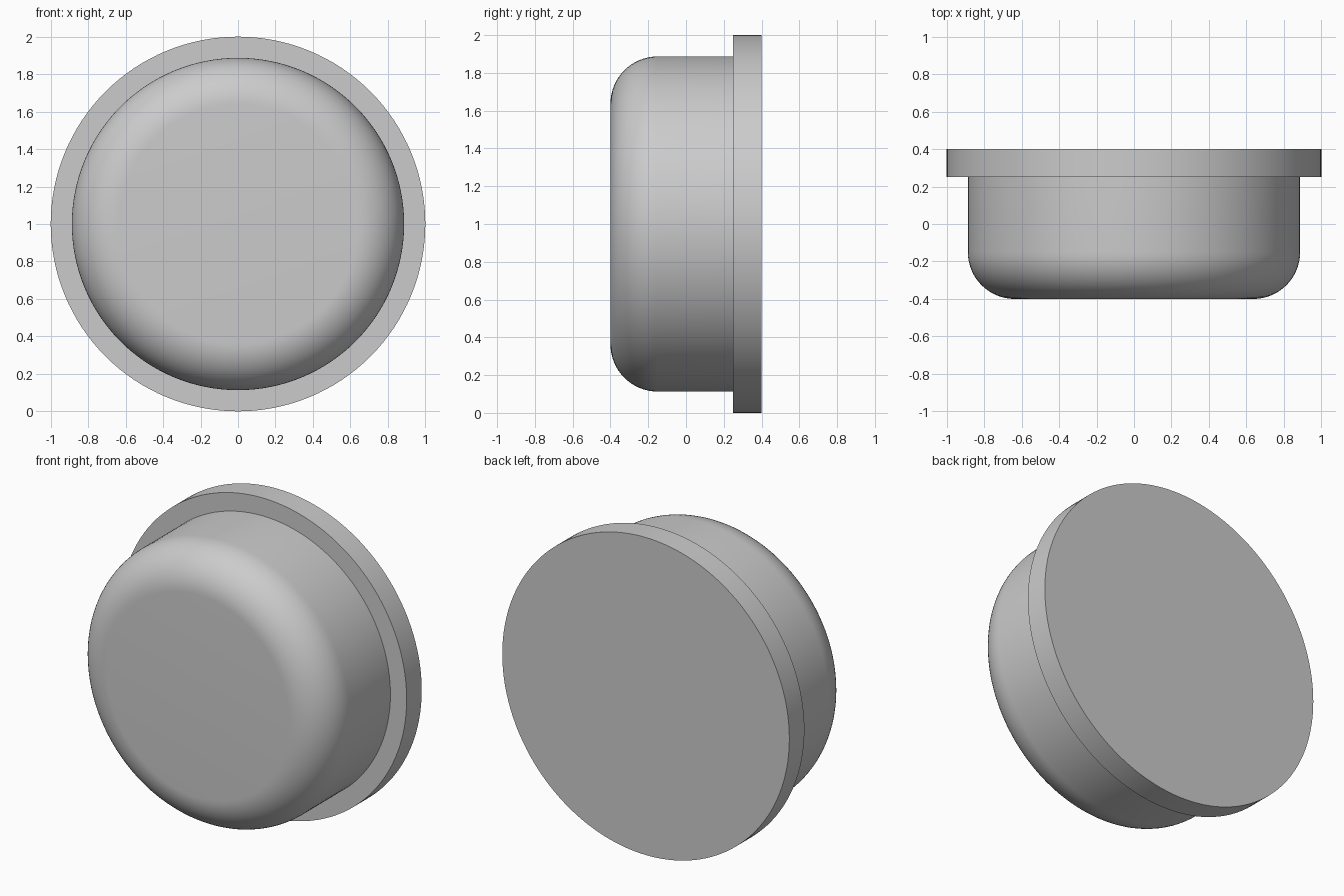
import bpy
import bmesh
from math import sin, cos, pi, radians

SEGMENTS = 128

cube = bpy.data.objects.get("Cube")
if cube:
    bpy.data.objects.remove(cube, do_unlink=True)

grey = bpy.data.materials.new("plain grey")
grey.use_nodes = True
colour = (0.6, 0.6, 0.6, 1)
grey.diffuse_color = colour
grey.node_tree.nodes["Principled BSDF"].inputs["Base Color"].default_value = colour


def lathe(name, profile):
    """Revolve (radius, y) points about the y axis, with flat end caps."""
    bm = bmesh.new()
    rings = []
    for r, y in profile:
        angles = [2 * pi * i / SEGMENTS for i in range(SEGMENTS)]
        rings.append([bm.verts.new((r * cos(a), y, 1 + r * sin(a))) for a in angles])
    for a, b in zip(rings, rings[1:]):
        for i in range(SEGMENTS):
            j = (i + 1) % SEGMENTS
            bm.faces.new((a[i], a[j], b[j], b[i]))
    bm.faces.new(rings[0])
    bm.faces.new(rings[-1])
    bmesh.ops.recalc_face_normals(bm, faces=bm.faces)
    mesh = bpy.data.meshes.new(name)
    bm.to_mesh(mesh)
    bm.free()
    mesh.materials.append(grey)
    obj = bpy.data.objects.new(name, mesh)
    bpy.context.collection.objects.link(obj)
    bpy.ops.object.select_all(action="DESELECT")
    obj.select_set(True)
    bpy.context.view_layer.objects.active = obj
    bpy.ops.object.shade_smooth_by_angle(angle=radians(30))
    return obj


# One turned solid: rounded front, straight barrel, stepped back flange
front, step, back = -0.4, 0.25, 0.4
barrel, flange, fillet, steps = 0.887, 1.0, 0.25, 16
arc = [pi / 2 * i / steps for i in range(steps + 1)]
profile = [(barrel - fillet + fillet * sin(t), front + fillet - fillet * cos(t)) for t in arc]
profile += [(barrel, step), (flange, step), (flange, back)]
lathe("flanged_cap", profile)
